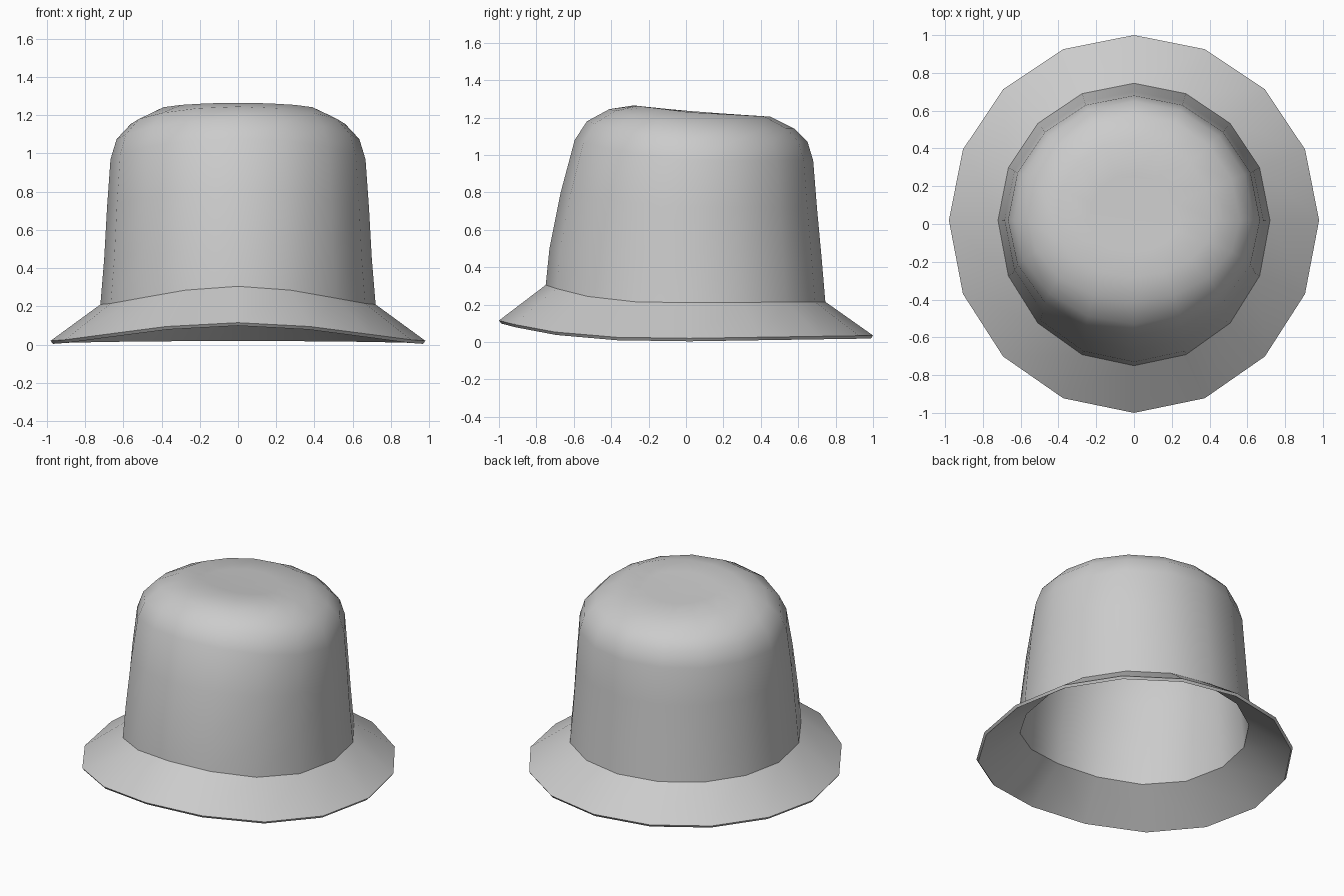
import bpy, bmesh
from math import sin, cos, pi

if "Cube" in bpy.data.objects:
    bpy.data.objects.remove(bpy.data.objects["Cube"])

SIDES = 16
CY = 0.02  # widest point sits slightly behind centre

# Rings: front reach, half width, back reach, z front, z side, z back, front falloff
RINGS = [
    (1.00, 0.98, 1.00, 0.115, 0.02, 0.035, 3),    # brim edge
    (0.75, 0.72, 0.745, 0.305, 0.21, 0.215, 3),   # crease between brim and crown
    (0.73, 0.70, 0.725, 0.50, 0.45, 0.45, 2),
    (0.67, 0.685, 0.70, 0.80, 0.72, 0.72, 1.5),
    (0.595, 0.667, 0.68, 1.08, 0.97, 0.97, 1.5),  # shoulder
    (0.53, 0.635, 0.65, 1.18, 1.075, 1.07, 1.5),
    (0.41, 0.56, 0.58, 1.245, 1.155, 1.14, 1.3),
    (0.28, 0.42, 0.45, 1.265, 1.228, 1.205, 1),
    (0.14, 0.24, 0.26, 1.25, 1.235, 1.217, 1),
]


def ring_point(ring, i):
    front, half, back, zf, zs, zb, power = ring
    a = 2 * pi * i / SIDES
    c = cos(a)  # +1 is the front
    if c > 0:
        y = CY - (front + CY) * c
        z = zs + (zf - zs) * c ** power
    else:
        y = CY - (back - CY) * c
        z = zs + (zb - zs) * -c
    return half * sin(a), y, z


# Hat: lofted brim and crown with a flat top
bm = bmesh.new()
loops = [[bm.verts.new(ring_point(r, i)) for i in range(SIDES)] for r in RINGS]
for lower, upper in zip(loops, loops[1:]):
    for i in range(SIDES):
        j = (i + 1) % SIDES
        bm.faces.new((lower[i], lower[j], upper[j], upper[i]))
tip = bm.verts.new((0, 0.03, 1.233))
for i in range(SIDES):
    bm.faces.new((loops[-1][i], loops[-1][(i + 1) % SIDES], tip))
mesh = bpy.data.meshes.new("bucket_hat")
bm.to_mesh(mesh)
bm.free()
hat = bpy.data.objects.new("bucket_hat", mesh)
bpy.context.collection.objects.link(hat)

# Cloth thickness, inwards
solid = hat.modifiers.new("cloth", 'SOLIDIFY')
solid.thickness = 0.02
solid.offset = -1

bpy.context.view_layer.objects.active = hat
hat.select_set(True)
bpy.ops.object.modifier_apply(modifier=solid.name)
bpy.ops.object.shade_smooth_by_angle(angle=0.65)
